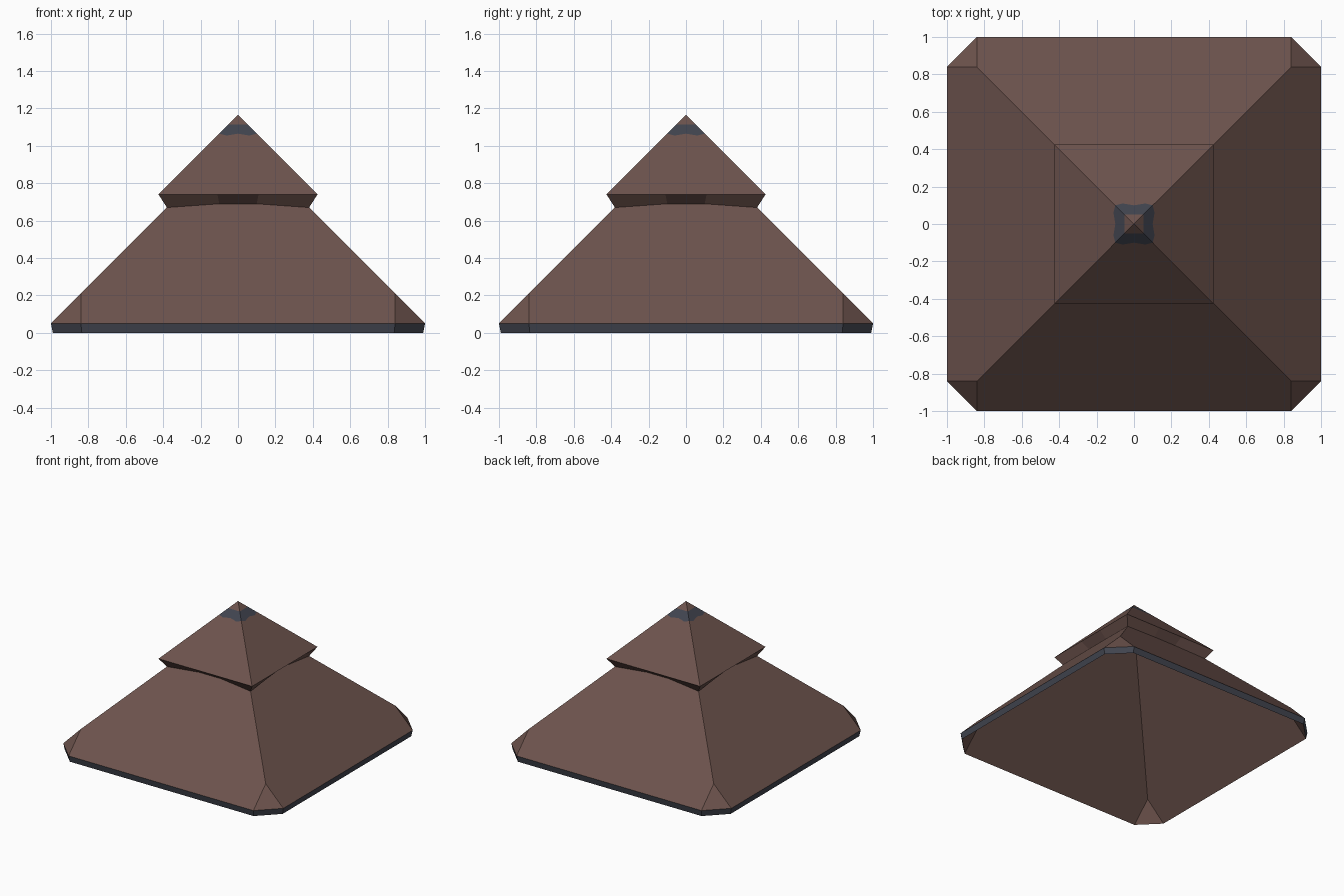
import bpy, bmesh
from mathutils import Matrix, Vector
from math import pi

if "Cube" in bpy.data.objects:
    bpy.data.objects.remove(bpy.data.objects["Cube"])


def material(name, rgb):
    m = bpy.data.materials.new(name)
    m.diffuse_color = (*rgb, 1)
    m.use_nodes = True
    m.node_tree.nodes["Principled BSDF"].inputs["Base Color"].default_value = m.diffuse_color
    return m


brown = material("brown_tile", (0.153, 0.087, 0.074))
slate = material("slate_blue", (0.053, 0.058, 0.078))


def four_sided(name, faces, mat):
    """Repeat the front-side faces (counter-clockwise from outside) on all four sides."""
    bm = bmesh.new()
    for k in range(4):
        rot = Matrix.Rotation(k * pi / 2, 3, 'Z')
        for pts in faces:
            bm.faces.new([bm.verts.new(rot @ Vector(p)) for p in pts])
    bmesh.ops.remove_doubles(bm, verts=bm.verts, dist=0.0005)
    me = bpy.data.meshes.new(name)
    bm.to_mesh(me)
    bm.free()
    me.materials.append(mat)
    ob = bpy.data.objects.new(name, me)
    bpy.context.collection.objects.link(ob)
    return ob


def clipped_slope(r, c, z, top):
    """One 45 degree roof side with clipped corners, plus its corner triangle."""
    hz, tz = z + r - c, z + r - top
    side = [(-c, -r, z), (c, -r, z), (c, -c, hz), (top, -top, tz)]
    if top > 0:
        side.append((-top, -top, tz))
    side.append((-c, -c, hz))
    return [side, [(c, -r, z), (r, -c, z), (c, -c, hz)]]


# Lower roof: outer slopes with clipped corners
four_sided("lower_roof", clipped_slope(1.0, 0.84, 0.05, 0.3), brown)

# Hollow underside, facing down
four_sided("roof_underside",
           [f[::-1] for f in clipped_slope(0.99, 0.835, 0.0, 0.0)], brown)

# Thin eave band around the bottom edge
a, b, c, d = 0.99, 0.835, 1.0, 0.84
four_sided("eave_rim", [
    [(-b, -a, 0), (b, -a, 0), (d, -c, 0.05), (-d, -c, 0.05)],
    [(b, -a, 0), (a, -b, 0), (c, -d, 0.05), (d, -c, 0.05)],
], slate)


# Upper roof: points on its front slope
def on_slope(x, r):
    return (x, -r, 1.165 - r)


wave = [on_slope(x, r) for x, r in
        ((-0.1, 0.1), (-0.06, 0.11), (0, 0.1), (0.06, 0.11), (0.1, 0.1))]
t = 0.052
four_sided("upper_roof", [[on_slope(-0.425, 0.425), on_slope(0.425, 0.425)] + wave[::-1]], brown)
four_sided("finial_band", [wave + [on_slope(t, t), on_slope(-t, t)]], slate)
four_sided("roof_tip", [[on_slope(-t, t), on_slope(t, t), (0, 0, 1.165)]], brown)

# Upper eave: undercut skirt, arched slightly where it meets the lower roof
low = [(-0.38, -0.38, 0.67), (-0.1, -0.36, 0.69), (0.1, -0.36, 0.69), (0.38, -0.38, 0.67)]
high = [(x, -0.425, 0.74) for x in (-0.425, -0.11, 0.11, 0.425)]
four_sided("upper_eave",
           [[low[i], low[i + 1], high[i + 1], high[i]] for i in range(3)], brown)
